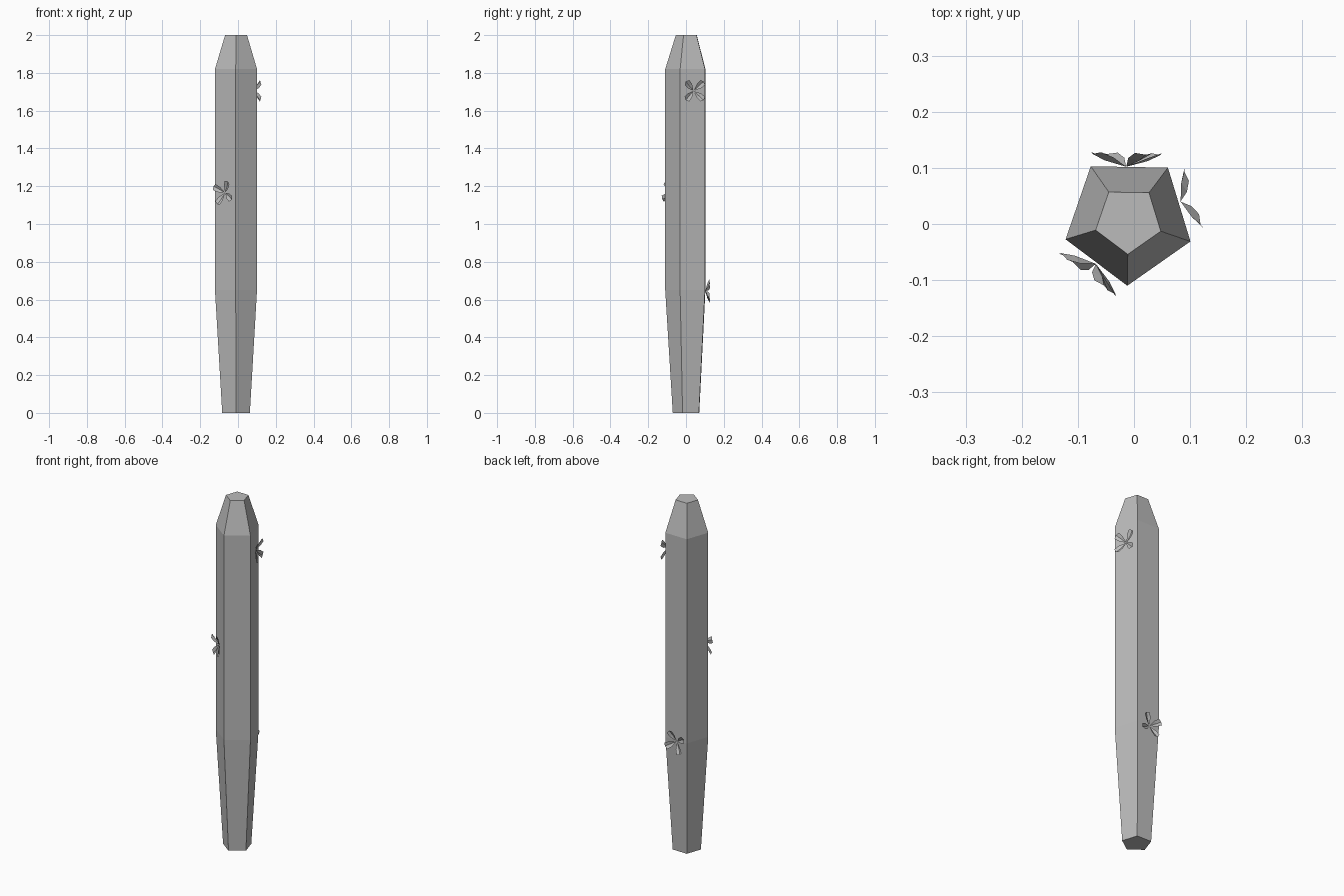
import bpy, bmesh
from math import sin, cos, radians
from mathutils import Matrix, Vector

cube = bpy.data.objects.get("Cube")
if cube:
    bpy.data.objects.remove(cube)

grey = bpy.data.materials.new("plain grey")
grey.use_nodes = True
grey.diffuse_color = (0.5, 0.5, 0.5, 1)
grey.node_tree.nodes["Principled BSDF"].inputs["Base Color"].default_value = (0.5, 0.5, 0.5, 1)


def finish(bm, name):
    mesh = bpy.data.meshes.new(name)
    bm.to_mesh(mesh)
    bm.free()
    mesh.materials.append(grey)
    obj = bpy.data.objects.new(name, mesh)
    bpy.context.collection.objects.link(obj)
    return obj


# Five-sided column: tapered foot, straight shaft, bevelled top
CENTRE = Vector((-0.01, 0.007, 0))
bm = bmesh.new()
rings = []
for z, r in [(0, 0.077), (0.65, 0.117), (1.82, 0.117), (2, 0.061)]:
    angles = [radians(-91 + 72 * i) for i in range(5)]
    rings.append([bm.verts.new(CENTRE + Vector((r * cos(a), r * sin(a), z))) for a in angles])
for low, high in zip(rings, rings[1:]):
    for i in range(5):
        j = (i + 1) % 5
        bm.faces.new((low[i], low[j], high[j], high[i]))
bm.faces.new(rings[0][::-1])
bm.faces.new(rings[-1])
finish(bm, "column")


def flower(name, location, facing, spin):
    """Four creased petals that open outward along the local z axis."""
    bm = bmesh.new()
    for k in range(4):
        turn = Matrix.Rotation(radians(45 + 90 * k + spin), 3, 'Z')

        def vert(x, y, z):
            return bm.verts.new(turn @ Vector((x, y, z)))

        base, crease, tip = vert(0, 0, 0), vert(0.045, 0, 0.011), vert(0.07, 0, 0.022)
        for side in (1, -1):
            inner = vert(0.035, 0.016 * side, 0.016)
            outer = vert(0.062, 0.018 * side, 0.025)
            for loop in ((base, crease, inner), (crease, tip, outer, inner)):
                bm.faces.new(loop[::side])
    obj = finish(bm, name)
    # Local y stays upright, local z points away from the column
    a = radians(facing)
    out, up = Vector((cos(a), sin(a), 0)), Vector((0, 0, 1))
    frame = Matrix((up.cross(out), up, out)).transposed().to_4x4()
    obj.matrix_world = Matrix.Translation(location) @ frame


flower("upper_flower", (0.083, 0.04, 1.705), 17, 0)
flower("middle_flower", (-0.068, -0.071, 1.165), 233, 15)
flower("lower_flower", (-0.014, 0.102, 0.645), 89, -15)
